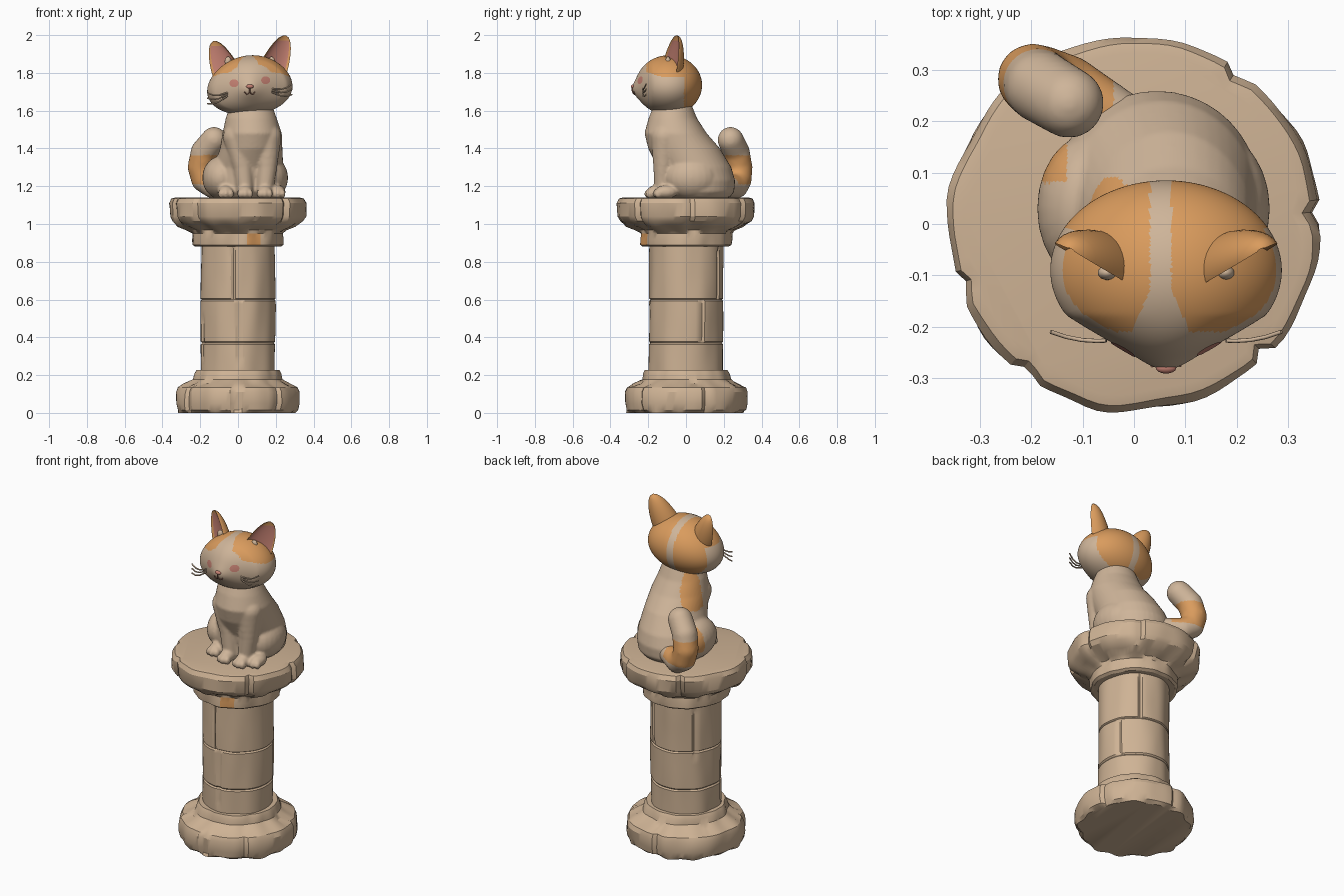
import bpy, bmesh, math
from mathutils import Vector, Matrix, noise
from mathutils.bvhtree import BVHTree

if "Cube" in bpy.data.objects:
    bpy.data.objects.remove(bpy.data.objects["Cube"], do_unlink=True)


def material(name, rgb):
    m = bpy.data.materials.new(name)
    m.use_nodes = True
    m.diffuse_color = (*rgb, 1)
    bsdf = next(n for n in m.node_tree.nodes if n.type == 'BSDF_PRINCIPLED')
    bsdf.inputs["Base Color"].default_value = (*rgb, 1)
    return m


STONE = material("warm stone", (0.62, 0.45, 0.30))
FUR = material("cream fur", (0.62, 0.46, 0.32))
ORANGE = material("ginger fur", (0.70, 0.33, 0.11))
PINK = material("rose pink", (0.56, 0.22, 0.17))
BROWN = material("mouth brown", (0.28, 0.13, 0.09))


def finish(name, bm, mats, angle=40, fix=True):
    if fix:
        bmesh.ops.recalc_face_normals(bm, faces=bm.faces)
    mesh = bpy.data.meshes.new(name)
    bm.to_mesh(mesh)
    bm.free()
    ob = bpy.data.objects.new(name, mesh)
    bpy.context.collection.objects.link(ob)
    for m in mats:
        mesh.materials.append(m)
    smooth(ob, angle)
    return ob


def smooth(ob, angle):
    bpy.ops.object.select_all(action='DESELECT')
    ob.select_set(True)
    bpy.context.view_layer.objects.active = ob
    bpy.ops.object.shade_smooth_by_angle(angle=math.radians(angle))


def loft(bm, rings, mat=lambda i, j: 0):
    rows = [[bm.verts.new(p) for p in ring] for ring in rings]
    n = len(rows[0])
    for i in range(len(rows) - 1):
        for j in range(n):
            k = (j + 1) % n
            f = bm.faces.new((rows[i][j], rows[i][k], rows[i + 1][k], rows[i + 1][j]))
            f.material_index = mat(i, j)
    bm.faces.new(rows[0][::-1])
    bm.faces.new(rows[-1])


def ellipsoid(bm, c, r):
    bmesh.ops.create_uvsphere(bm, u_segments=24, v_segments=16, radius=1,
                              matrix=Matrix.Translation(c) @ Matrix.Diagonal((*r, 1)))


def limb(bm, points, radii, steps=8):
    # Chain of balls along a polyline
    for a, b, ra, rb in zip(points, points[1:], radii, radii[1:]):
        for s in range(steps + 1):
            t = s / steps
            r = ra + (rb - ra) * t
            ellipsoid(bm, Vector(a).lerp(Vector(b), t), (r, r, r))


def blend(name, bm, rule, voxel=0.009, rounds=6):
    # Fuse overlapping parts into one soft skin, then colour it by rule
    ob = finish(name, bm, [], fix=False)
    rm = ob.modifiers.new("fuse", 'REMESH')
    rm.mode = 'VOXEL'
    rm.voxel_size = voxel
    sm = ob.modifiers.new("soften", 'SMOOTH')
    sm.iterations = rounds
    dg = bpy.context.evaluated_depsgraph_get()
    mesh = bpy.data.meshes.new_from_object(ob.evaluated_get(dg))
    ob.modifiers.clear()
    ob.data = mesh
    mesh.materials.clear()
    for m in (FUR, ORANGE):
        mesh.materials.append(m)
    for p in mesh.polygons:
        p.material_index = int(rule(p.center))
    smooth(ob, 60)


# ---- Pedestal: turned stone with worn edges, chips and cracks ----
def dip(a, centre, width):
    d = abs((a - math.radians(centre) + math.pi) % math.tau - math.pi)
    return max(0, 1 - d / math.radians(width))


def turned(name, profile, dent, segs=96, angle=28):
    bm = bmesh.new()
    rings = []
    for r, z in profile:
        ring = []
        for j in range(segs):
            a = math.tau * j / segs
            q = r - dent(a, r, z)
            ring.append((q * math.cos(a), q * math.sin(a), z))
        rings.append(ring)
    loft(bm, rings)
    for f in bm.faces:
        c = f.calc_center_median()
        f.material_index = int(0.05 < c.x < 0.12 and c.y < 0 and 0.89 < c.z < 0.95)
    finish(name, bm, [STONE, ORANGE], angle)


def wear(a, z, scale, amount):
    return amount * noise.noise((math.cos(a) * scale, math.sin(a) * scale, z * 9))


def worn_edge(chips, rim):
    def dent(a, r, z):
        d = wear(a, z, 3, 0.012)
        if r > rim:
            d += sum(0.022 * dip(a, c, 4) for c in chips)
        elif r > 0.25:
            d += 0.02 * math.sin(9 * a) * math.sin(4 * a + 1)
        return d
    return dent


def shaft_dent(a, r, z):
    d = wear(a, z * 0.3, 2, 0.008)
    for angle, low, high in ((272, 0.25, 0.6), (262, 0.6, 0.86), (25, 0.37, 0.6),
                             (140, 0.55, 0.86), (60, 0.6, 0.86), (200, 0.25, 0.5)):
        if low < z < high:
            d += 0.012 * dip(a, angle, 4)
    if min(abs(z - 0.6), abs(z - 0.37)) < 0.004:
        d += 0.007
    return d


turned("pedestal_base", [(0.3, 0), (0.318, 0.015), (0.326, 0.05), (0.326, 0.11), (0.315, 0.135),
                         (0.27, 0.155), (0.235, 0.178), (0.228, 0.21), (0.218, 0.228)],
       worn_edge((268, 310, 215, 95, 20), 0.3))
rows = sorted([0.22 + 0.0275 * i for i in range(25)] + [0.592, 0.6, 0.608, 0.362, 0.37, 0.378])
turned("pedestal_shaft", [(0.196, z) for z in rows], shaft_dent)
turned("pedestal_capital", [(0.225, 0.88), (0.24, 0.89), (0.242, 0.92), (0.24, 0.95), (0.255, 0.967),
                            (0.3, 0.985), (0.345, 1.015), (0.36, 1.04), (0.363, 1.11),
                            (0.35, 1.135), (0.33, 1.14)],
       worn_edge((234, 55, 3, 315, 200, 120), 0.32))

# ---- Seated body with haunches, legs and toes ----
MID = 0.0625
bm = bmesh.new()
torso = [(1.14, .04, .17, .06, .17), (1.17, .042, .195, .06, .195), (1.23, .045, .2, .06, .2),
         (1.3, .055, .185, .045, .195), (1.4, .07, .165, -.01, .19), (1.48, .075, .157, -.055, .165),
         (1.56, .07, .135, -.07, .128), (1.63, .07, .11, -.07, .1)]
loft(bm, [[(cx + rx * math.cos(math.tau * j / 40), cy + ry * math.sin(math.tau * j / 40), z)
           for j in range(40)] for z, cx, rx, cy, ry in torso])
for s in (-1, 1):
    x = 0.09 + s * 0.052
    limb(bm, [(0.075 + s * 0.08, -0.11, 1.46), (x + s * 0.012, -0.12, 1.3), (x, -0.125, 1.18)],
         [0.075, 0.053, 0.044])
    ellipsoid(bm, (0.038 + s * 0.125, 0.03, 1.245), (0.102, 0.145, 0.115))
    hind = 0.073 + s * 0.137
    for px, py in ((x, -0.15), (hind, -0.105)):
        ellipsoid(bm, (px, py, 1.17), (0.042, 0.06, 0.036))
        for toe in (-1, 0, 1):
            ellipsoid(bm, (px + toe * 0.026, py - 0.05 + abs(toe) * 0.008, 1.16), (0.016, 0.022, 0.024))


def back_patch(c):
    upper = c.z > 1.4 + 0.3 * abs(c.y - 0.02) and c.x < 0 and -0.04 < c.y < 0.09 and c.x + c.y < 0.06
    hip = c.x < -0.13 and 0.08 < c.y < 0.19 and 1.2 < c.z < 1.36
    return upper or hip


blend("cat_body", bm, back_patch, 0.008, 4)

# ---- Tail curling up at the side ----
bm = bmesh.new()
limb(bm, [(-0.02, 0.2, 1.2), (-0.13, 0.265, 1.2), (-0.18, 0.28, 1.235), (-0.197, 0.282, 1.3),
          (-0.18, 0.267, 1.38), (-0.127, 0.236, 1.445)],
     [0.055, 0.065, 0.068, 0.07, 0.071, 0.069])
blend("cat_tail", bm, lambda c: c.x < -0.04 and 1.21 < c.z < 1.365, rounds=8)


# ---- Head: rounded, tapering to a small muzzle, slightly tilted ----
bm = bmesh.new()
bmesh.ops.create_uvsphere(bm, u_segments=128, v_segments=80, radius=1)
for v in bm.verts:
    X, Y, Z = v.co
    dx = 0.224 * X * (1 - 0.12 * Z) * (1 - max(0, -Y - 0.5) * 0.7)
    z = 1.735 + 0.158 * Z + 0.06 * dx
    y = -0.09 + 0.175 * Y
    if Y < 0:
        y -= 0.02 * math.exp(-(dx / 0.06) ** 2 - ((z - 1.71) / 0.05) ** 2)
    v.co = (MID + dx, y, z)
for f in bm.faces:
    c = f.calc_center_median()
    stripe = 0.021 + max(0, -0.13 - c.y) * 0.45
    low = 1.61 if c.y > -0.01 else 1.78 + 0.3 * max(0, -0.13 - c.y)
    f.material_index = int(abs(c.x - 0.052) > stripe and c.z > low and c.y > -0.21)
surface = BVHTree.FromBMesh(bm)
finish("cat_head", bm, [FUR, ORANGE], 60)


def on_face(x, z, lift=0.003):
    hit = surface.ray_cast(Vector((x, -1, z)), Vector((0, 1, 0)))[0]
    return hit + Vector((0, -lift, 0))


def tube(name, points, radius, mat):
    cu = bpy.data.curves.new(name, 'CURVE')
    cu.dimensions = '3D'
    cu.bevel_depth = radius
    cu.bevel_resolution = 2
    cu.use_fill_caps = True
    sp = cu.splines.new('POLY')
    sp.points.add(len(points) - 1)
    for p, co in zip(sp.points, points):
        p.co = (*co, 1)
    cu.materials.append(mat)
    bpy.context.collection.objects.link(bpy.data.objects.new(name, cu))


# ---- Eyes, nose, mouth, whiskers and ears ----
for s, side in ((-1, "right"), (1, "left")):
    ex, ez = MID + s * 0.084, 1.753 + s * 0.008
    bm = bmesh.new()
    rings = [[on_face(ex + 0.024 * q * math.cos(math.tau * j / 20),
                      ez + 0.021 * q * math.sin(math.tau * j / 20)) for j in range(20)]
             for q in (1, 0.66, 0.33)]
    loft(bm, rings)
    finish(side + "_eye", bm, [PINK], 60)

    tube(side + "_mouth", [on_face(MID + s * 0.028 * t, 1.70 - 0.014 * math.sin(math.pi * t))
                           for t in (0, 0.25, 0.5, 0.75, 1)], 0.003, BROWN)

    for k in range(3):
        x0, z0 = MID + s * 0.135, 1.69 + s * 0.012 + (k - 1) * 0.012
        tube(f"{side}_whisker_{k + 1}",
             [(x0 + s * 0.09 * t, -0.228 + 0.018 * t * t,
               z0 + (k - 1) * 0.016 * t + s * 0.012 * t - 0.012 * math.sin(math.pi * t))
              for t in (-0.2, 0, 0.33, 0.66, 1)], 0.004, FUR)

    # Crescent-section ear opening forward and outward
    base = Vector((MID + s * 0.115, -0.088, 1.795 + s * 0.01))
    tip = Vector((MID + s * 0.185, -0.05, 1.985 + s * 0.015))
    across, back = Vector((0.88, s * 0.47, 0)), Vector((-s * 0.47, 0.88, 0))
    rings = []
    for i in range(15):
        t = min(i / 14, 0.995)
        w = 0.09 * math.sqrt(1 - t ** 1.5)
        ring = []
        for j in range(32):
            a = math.tau * (j + 0.5) / 32
            depth = math.sin(a) * 0.85 if math.sin(a) > 0 else -math.sin(a) * 0.3
            ring.append(base.lerp(tip, t) + across * w * math.cos(a) + back * w * (depth - 0.1))
        rings.append(ring)
    bm = bmesh.new()
    loft(bm, rings, lambda i, j: int(18 <= j <= 28 and i < 12))
    finish(side + "_ear", bm, [ORANGE, PINK], 50)

    bm = bmesh.new()
    ellipsoid(bm, (MID + s * 0.115, -0.095, 1.86), (0.018, 0.014, 0.026))
    finish(side + "_ear_tuft", bm, [FUR], 60)

bm = bmesh.new()
ellipsoid(bm, on_face(MID, 1.728, -0.002), (0.02, 0.011, 0.011))
finish("nose", bm, [PINK], 60)
tube("mouth_line", [on_face(MID, z) for z in (1.72, 1.71, 1.70)], 0.003, BROWN)
